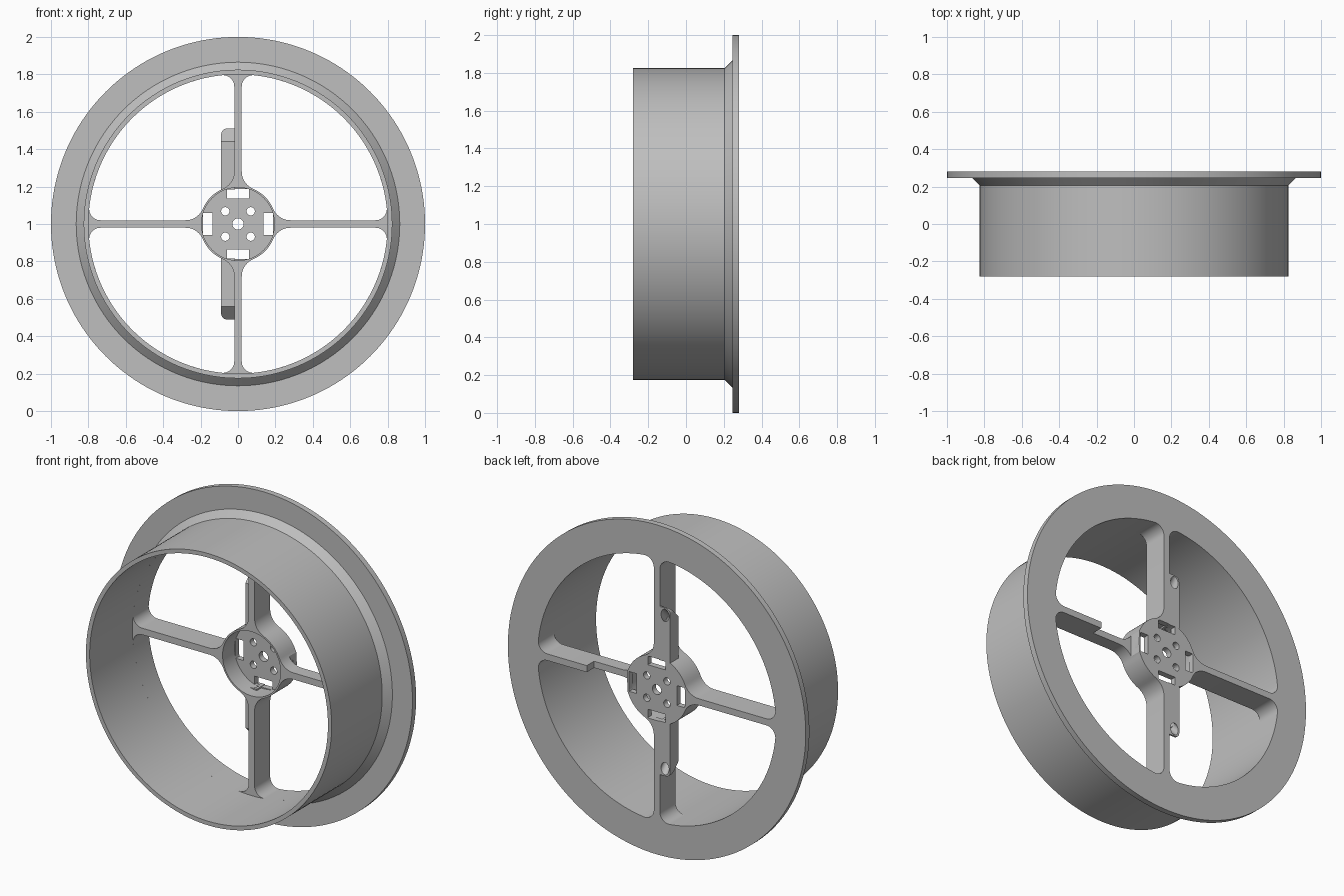
import bpy, bmesh
from math import sin, cos, pi, sqrt, atan2
from mathutils import Matrix, Vector

if "Cube" in bpy.data.objects:
    bpy.data.objects.remove(bpy.data.objects["Cube"])

BACK = 0.28          # rear face of the wheel
CENTRE = Vector((0, 0, 1))

grey = bpy.data.materials.new("plain grey")
grey.use_nodes = True
grey.diffuse_color = (0.52, 0.52, 0.52, 1)
grey.node_tree.nodes["Principled BSDF"].inputs["Base Color"].default_value = grey.diffuse_color


def add_object(name, mesh):
    obj = bpy.data.objects.new(name, mesh)
    bpy.context.collection.objects.link(obj)
    obj.location = CENTRE
    mesh.materials.clear()
    mesh.materials.append(grey)
    return obj


def from_bmesh(name, bm):
    bmesh.ops.recalc_face_normals(bm, faces=bm.faces)
    mesh = bpy.data.meshes.new(name)
    bm.to_mesh(mesh)
    bm.free()
    return add_object(name, mesh)


def evaluated_mesh(obj):
    dg = bpy.context.evaluated_depsgraph_get()
    dg.update()
    return bpy.data.meshes.new_from_object(obj.evaluated_get(dg))


def arc(cx, cz, r, a0, a1, n):
    return [(cx + r * cos(a0 + (a1 - a0) * i / n), cz + r * sin(a0 + (a1 - a0) * i / n))
            for i in range(n + 1)]


def circle(cx, cz, r, n=32):
    return arc(cx, cz, r, 0, 2 * pi, n)[:-1]


def turn(pts, k):
    """Rotate an outline by k quarter turns."""
    for _ in range(k):
        pts = [(-z, x) for x, z in pts]
    return pts


def plate(loops, y0, y1):
    """Extrude nested outlines, drawn in x and z, between two depths."""
    curve = bpy.data.curves.new("outline", "CURVE")
    curve.dimensions = "2D"
    curve.fill_mode = "BOTH"
    curve.extrude = (y1 - y0) / 2
    for loop in loops:
        spline = curve.splines.new("POLY")
        spline.points.add(len(loop) - 1)
        for p, (x, z) in zip(spline.points, loop):
            p.co = (x, z, 0, 1)
        spline.use_cyclic_u = True
    temp = bpy.data.objects.new("outline", curve)
    bpy.context.collection.objects.link(temp)
    mesh = evaluated_mesh(temp)
    bpy.data.objects.remove(temp)
    bm = bmesh.new()
    bm.from_mesh(mesh)
    bmesh.ops.remove_doubles(bm, verts=bm.verts, dist=0.00002)
    bm.transform(Matrix.Translation((0, (y0 + y1) / 2, 0)) @ Matrix.Rotation(pi / 2, 4, "X"))
    return bm


def cut(obj, cutter):
    cutter.hide_render = True
    mod = obj.modifiers.new("cut", "BOOLEAN")
    mod.operation = "DIFFERENCE"
    mod.solver = "EXACT"
    mod.object = cutter
    mesh = evaluated_mesh(obj)
    obj.modifiers.clear()
    obj.data = mesh
    bpy.data.objects.remove(cutter)


def rod(a, b, r):
    """Cylinder between two points, used as a cutter."""
    a, b = Vector(a), Vector(b)
    bm = bmesh.new()
    m = Matrix.Translation((a + b) / 2) @ (b - a).to_track_quat("Z", "Y").to_matrix().to_4x4()
    bmesh.ops.create_cone(bm, cap_ends=True, segments=24, radius1=r, radius2=r,
                          depth=(b - a).length, matrix=m)
    return from_bmesh("rod_cutter", bm)


# Rim: closed wall, chamfer and flange section spun about the axle
section = [(0.80, -BACK), (0.825, -BACK), (0.825, 0.205), (0.865, 0.245),
           (1.0, 0.245), (1.0, BACK), (0.80, BACK)]
bm = bmesh.new()
verts = [bm.verts.new((r, y, 0)) for r, y in section]
edges = [bm.edges.new((v, verts[i - 1])) for i, v in enumerate(verts)]
bmesh.ops.spin(bm, geom=verts + edges, cent=(0, 0, 0), axis=(0, 1, 0),
               angle=2 * pi, steps=160, use_merge=True)
bmesh.ops.remove_doubles(bm, verts=bm.verts, dist=0.0001)
parts = [from_bmesh("rim", bm)]

# Spokes and hub wall: a disc with four filleted windows and a round bore
R, r, half = 0.80, 0.205, 0.02
f, g = 0.06, 0.10                       # fillets at the rim and at the hub
fx, gx = half + f, half + g
fz, gz = sqrt((R - f) ** 2 - fx ** 2), sqrt((r + g) ** 2 - gx ** 2)
fa, ga = atan2(fz, fx), atan2(gz, gx)
window = arc(0, 0, R, pi / 2 - fa, fa, 32)
window += arc(fx, fz, f, fa, pi, 10)[1:]
window += arc(gx, gz, g, pi, pi + ga, 10)
window += arc(0, 0, r, ga, pi / 2 - ga, 10)[1:]
window += arc(gz, gx, g, 1.5 * pi - ga, 1.5 * pi, 10)[1:]
window += arc(fz, fx, f, -pi / 2, pi / 2 - fa, 10)[:-1]
windows = [turn(window, k) for k in range(4)]
spokes = from_bmesh("spokes", plate([circle(0, 0, 0.802, 160), circle(0, 0, 0.195, 64)] + windows,
                                    0.13, BACK))
parts.append(spokes)

# Rear recess along one spoke
cut(spokes, from_bmesh("recess_cutter", plate(
    [[(0.196, -0.1), (0.47, -0.1), (0.47, 0.1), (0.196, 0.1)]], 0.21, 0.35)))

# Hub floor with axle hole, screw holes and four slots
slot = [(0.135, -0.06), (0.188, -0.06), (0.188, 0.06), (0.135, 0.06)]
holes = [circle(0, 0, 0.03)]
for k in range(4):
    holes += [turn(slot, k), turn(circle(0.068, 0.068, 0.022, 24), k)]
parts.append(from_bmesh("hub_floor", plate([circle(0, 0, 0.199, 64)] + holes, 0.245, BACK)))

# Cable ducts beside the upright spokes
for name, s in (("upper_duct", 1), ("lower_duct", -1)):
    outline = [(-0.015, 0.185), (-0.015, 0.51)] + arc(-0.06, 0.48, 0.03, pi / 2, pi, 8) + [(-0.09, 0.185)]
    bm = plate([[(x, s * z) for x, z in outline]], 0.20, BACK)
    bmesh.ops.bisect_plane(bm, geom=bm.verts[:] + bm.edges[:] + bm.faces[:],
                           plane_co=(0, 0.20, s * 0.44), plane_no=(0, -1, s), clear_outer=True)
    bmesh.ops.holes_fill(bm, edges=[e for e in bm.edges if e.is_boundary], sides=0)
    duct = from_bmesh(name, bm)
    cut(duct, rod((-0.055, 0.24, s * 0.15), (-0.055, 0.24, s * 0.43), 0.026))
    cut(duct, rod((-0.055, 0.232, s * 0.417), (-0.055, 0.33, s * 0.515), 0.0265))
    parts.append(duct)

# Smooth round faces, keep sharp corners
bpy.ops.object.select_all(action="DESELECT")
for obj in parts:
    obj.select_set(True)
bpy.context.view_layer.objects.active = parts[0]
bpy.ops.object.shade_smooth_by_angle(angle=pi / 6)
